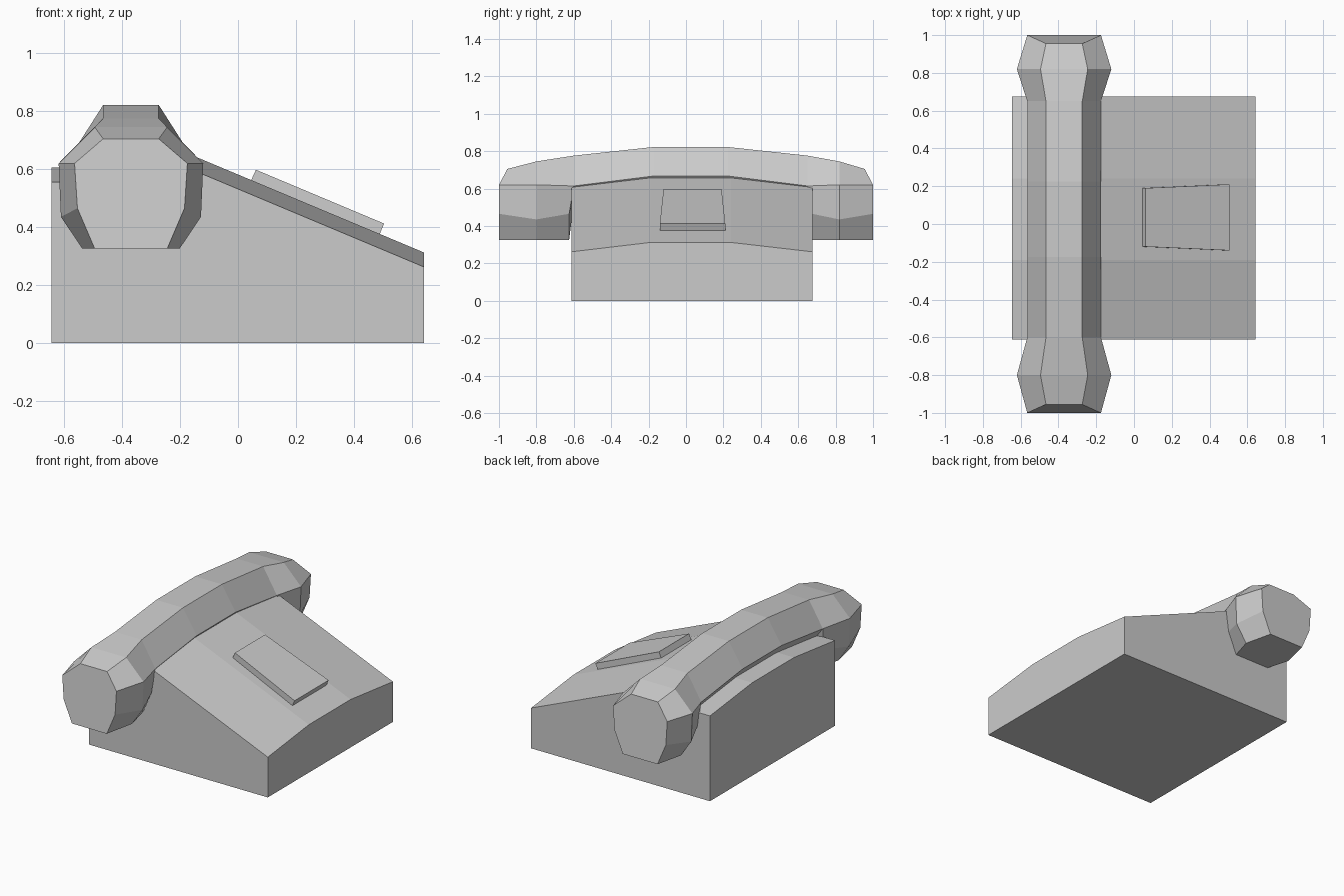
import bpy, bmesh

if "Cube" in bpy.data.objects:
    bpy.data.objects.remove(bpy.data.objects["Cube"])


def loft(name, rings):
    """Skin a series of closed rings and cap both ends, with flat faces."""
    bm = bmesh.new()
    loops = [[bm.verts.new(p) for p in ring] for ring in rings]
    n = len(loops[0])
    for a, b in zip(loops, loops[1:]):
        for i in range(n):
            j = (i + 1) % n
            bm.faces.new((a[i], a[j], b[j], b[i]))
    bm.faces.new(loops[0])
    bm.faces.new(loops[-1][::-1])
    bmesh.ops.remove_doubles(bm, verts=bm.verts[:], dist=0.0005)
    bmesh.ops.recalc_face_normals(bm, faces=bm.faces[:])
    mesh = bpy.data.meshes.new(name)
    bm.to_mesh(mesh)
    bm.free()
    obj = bpy.data.objects.new(name, mesh)
    bpy.context.collection.objects.link(obj)
    return obj


# Wedge body: side profile swept across y, upper edges drop at the outer sides
profile = [(-0.645, 0), (0.643, 0), (0.643, 0.312), (-0.18, 0.657),
           (-0.22, 0.605), (-0.645, 0.605)]
stations = [(-0.612, 0.05), (-0.19, 0), (0.24, 0), (0.675, 0.05)]
loft("phone_body", [[(x, y, z - drop if z else 0) for x, z in profile]
                    for y, drop in stations])

# Raised keypad plate lying on the slope
loft("keypad", [[(0.04, -0.12, 0.55), (0.485, -0.14, 0.364),
                 (0.485, 0.21, 0.364), (0.04, 0.19, 0.55)],
                [(0.062, -0.12, 0.598), (0.505, -0.14, 0.412),
                 (0.505, 0.21, 0.412), (0.062, 0.19, 0.598)]])


# Handset: eight-sided cross-sections given as (y, half width, z) from top down
def ring(half, cx=-0.37):
    return ([(cx + w, y, z) for y, w, z in half] +
            [(cx - w, y, z) for y, w, z in reversed(half)])


end = [(-0.955, 0.096, 0.705), (-1, 0.195, 0.62),
       (-1, 0.185, 0.465), (-1, 0.125, 0.325)]
bulge = [(-0.81, 0.125, 0.745), (-0.81, 0.25, 0.62),
         (-0.81, 0.242, 0.435), (-0.81, 0.168, 0.325)]
inner = [(-0.625, 0.096, 0.776), (-0.625, 0.195, 0.614),
         (-0.65, 0.185, 0.465), (-0.65, 0.125, 0.325)]
neck = inner[:2] + [(-0.625, 0.14, 0.54), (-0.625, 0.09, 0.52)]
middle = [(-0.2, 0.096, 0.822), (-0.2, 0.195, 0.667),
          (-0.2, 0.14, 0.59), (-0.2, 0.09, 0.57)]
half = [end, bulge, inner, neck, middle]


def place(section, side):
    # The inner sections sit slightly off centre, the ends stay at y = +-1
    return ring([(side * -y + (0.025 if y > -0.7 else 0.01 if y > -0.9 else 0), w, z)
                 for y, w, z in section])


loft("handset", [place(s, -1) for s in half] +
     [place(s, 1) for s in reversed(half)])
